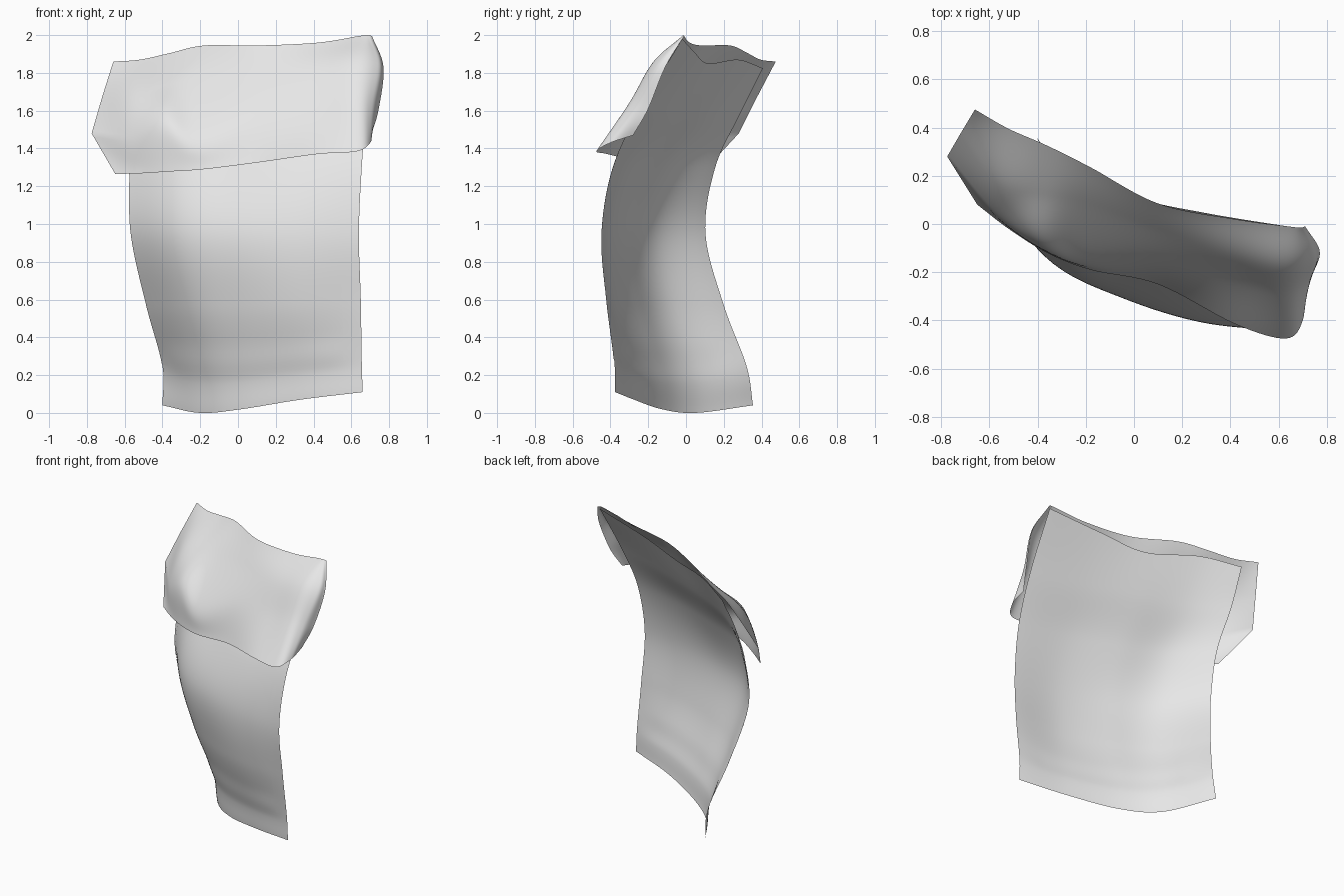
import bpy
from mathutils import Vector

cloth = bpy.data.materials.new("light grey cloth")
cloth.diffuse_color = (0.8, 0.8, 0.8, 1)


def spline(pts, t):
    """Smooth curve through the points, t from 0 to 1."""
    n = len(pts) - 1
    s = min(max(t, 0), 1) * n
    i = min(int(s), n - 1)
    f = s - i
    b, c = pts[i], pts[i + 1]
    a = pts[i - 1] if i > 0 else b * 2 - c
    d = pts[i + 2] if i + 2 <= n else c * 2 - b
    return (b * 2 + (c - a) * f + (a * 2 - b * 5 + c * 4 - d) * f * f
            + (b * 3 - a - c * 3 + d) * f ** 3) / 2


def surface(rows):
    rows = [[Vector(p) for p in r] for r in rows]
    return lambda u, v: spline([spline(r, u) for r in rows], v)


def sheet(name, fn, nu, nv, u0=0, u1=1, v0=0, v1=1):
    verts = [fn(u0 + (u1 - u0) * i / nu, v0 + (v1 - v0) * j / nv)
             for j in range(nv + 1) for i in range(nu + 1)]
    w = nu + 1
    faces = [(j * w + i, j * w + i + 1, (j + 1) * w + i + 1, (j + 1) * w + i)
             for j in range(nv) for i in range(nu)]
    me = bpy.data.meshes.new(name)
    me.from_pydata(verts, [], faces)
    me.materials.append(cloth)
    ob = bpy.data.objects.new(name, me)
    bpy.context.collection.objects.link(ob)
    me.shade_smooth()
    return ob


# Main panel: cross-sections from the bottom hem to the top edge
panel_fn = surface([
    [(-.40, .355, .04), (-.20, .05, 0), (.02, -.13, .02), (.33, -.275, .07), (.66, -.375, .11)],
    [(-.40, .32, .25), (-.22, .025, .22), (0, -.15, .22), (.32, -.295, .25), (.655, -.38, .28)],
    [(-.485, .20, .57), (-.275, -.105, .57), (-.02, -.26, .57), (.30, -.38, .58), (.65, -.42, .6)],
    [(-.567, .103, .95), (-.335, -.165, .95), (-.05, -.305, .95), (.28, -.405, .95), (.64, -.445, .95)],
    [(-.575, .155, 1.3), (-.335, -.07, 1.3), (-.05, -.19, 1.3), (.28, -.31, 1.3), (.655, -.385, 1.3)],
    [(-.59, .285, 1.58), (-.34, .11, 1.58), (-.05, -.005, 1.6), (.28, -.13, 1.6), (.68, -.235, 1.62)],
    [(-.575, .407, 1.825), (-.32, .275, 1.87), (0, .115, 1.85), (.30, .045, 1.91), (.70, -.02, 1.98)],
])


def hemmed_panel(u, v):
    p = panel_fn(u, v)
    # soft roll of cloth just above the bottom band
    bump = max(0, 1 - abs(v - .19) / .06)
    return p + Vector((-.5, -.85, 0)) * .006 * bump * bump * (3 - 2 * bump) * min(1, u * 8, (1 - u) * 8)


def side_hem(u, v):
    return hemmed_panel(u, v) + Vector((-.5, -.85, 0)) * .003


sheet("main_panel", hemmed_panel, 40, 72)
sheet("left_hem", side_hem, 4, 40, 0, .05, .17, .93)
sheet("right_hem", side_hem, 4, 40, .93, 1, .17, .93)

# Folded-over flap: rows from the fold at the top to the loose lower edge,
# with a slanting crease that turns down the left corner
flap_fn = surface([
    [(-.66, .475, 1.86), (-.52, .395, 1.87), (-.36, .325, 1.905), (-.18, .235, 1.945), (.10, .085, 1.945),
     (.42, .02, 1.96), (.64, -.01, 1.995), (.69, -.015, 2.0), (.71, -.01, 1.995)],
    [(-.72, .375, 1.67), (-.555, .165, 1.675), (-.385, .125, 1.73), (-.20, .09, 1.77), (.10, -.02, 1.79),
     (.42, -.12, 1.82), (.63, -.17, 1.86), (.74, -.15, 1.85), (.77, -.11, 1.83)],
    [(-.775, .28, 1.48), (-.58, .055, 1.46), (-.40, -.07, 1.54), (-.21, -.14, 1.47), (.10, -.165, 1.56),
     (.42, -.25, 1.60), (.62, -.30, 1.64), (.71, -.27, 1.63), (.745, -.20, 1.61)],
    [(-.65, .08, 1.265), (-.52, -.02, 1.268), (-.36, -.12, 1.278), (-.18, -.19, 1.29), (.10, -.25, 1.325),
     (.42, -.415, 1.37), (.63, -.475, 1.385), (.70, -.40, 1.43), (.705, -.28, 1.47)],
])


def creased_flap(u, v):
    # the left edge is straight-sided with a pointed corner
    p = flap_fn(u, v)
    w = max(0, 1 - u * 8)
    s = v * 3
    i = min(int(s), 2)
    a, b = flap_fn(0, i / 3), flap_fn(0, (i + 1) / 3)
    return p + (a.lerp(b, s - i) - flap_fn(0, v)) * w


sheet("folded_flap", creased_flap, 64, 36)
